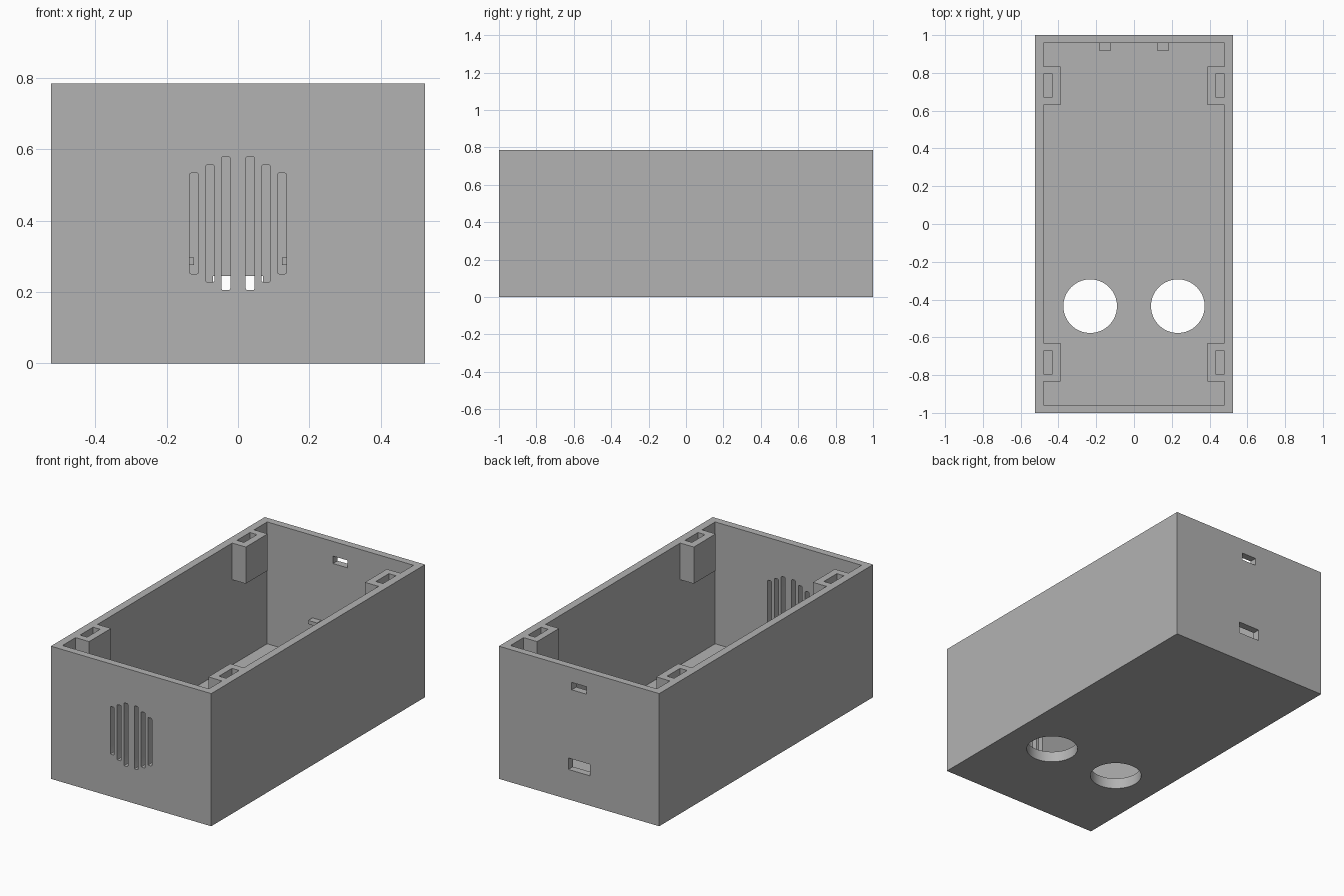
import bpy
import bmesh
from mathutils import Matrix, Vector

default = bpy.data.objects.get("Cube")
if default:
    bpy.data.objects.remove(default, do_unlink=True)

WIDTH, LENGTH, HEIGHT = 1.05, 2.0, 0.785
INNER_X, INNER_Y, FLOOR = 0.479, 0.957, 0.064

grey = bpy.data.materials.new("plain grey")
grey.use_nodes = True
colour = (0.448, 0.448, 0.448, 1)
grey.diffuse_color = colour
grey.node_tree.nodes["Principled BSDF"].inputs["Base Color"].default_value = colour


def finish(name, bm):
    mesh = bpy.data.meshes.new(name)
    bm.to_mesh(mesh)
    bm.free()
    mesh.materials.append(grey)
    obj = bpy.data.objects.new(name, mesh)
    bpy.context.collection.objects.link(obj)
    return obj


def box(name, xs, ys, zs, round_y=0):
    """Box between limits; round_y rounds the edges that run along y."""
    lo, hi = (Vector(c) for c in zip(sorted(xs), sorted(ys), sorted(zs)))
    bm = bmesh.new()
    place = Matrix.Translation((lo + hi) / 2) @ Matrix.Diagonal((*(hi - lo), 1))
    bmesh.ops.create_cube(bm, size=1, matrix=place)
    if round_y:
        along = [e for e in bm.edges
                 if abs(e.verts[0].co.y - e.verts[1].co.y) > 1e-4]
        bmesh.ops.bevel(bm, geom=along, offset=round_y, segments=2,
                        profile=0.5, affect='EDGES')
    return finish(name, bm)


def cylinder(name, x, y, radius, z, depth):
    bm = bmesh.new()
    bmesh.ops.create_cone(bm, cap_ends=True, segments=64, radius1=radius,
                          radius2=radius, depth=depth,
                          matrix=Matrix.Translation((x, y, z)))
    return finish(name, bm)


def combine(target, tool, operation):
    """Apply a boolean and remove the tool."""
    tool.hide_render = True
    mod = target.modifiers.new(tool.name, 'BOOLEAN')
    mod.operation, mod.solver, mod.object = operation, 'EXACT', tool
    bpy.context.view_layer.objects.active = target
    bpy.ops.object.modifier_apply(modifier=mod.name)
    bpy.data.objects.remove(tool, do_unlink=True)


# Open-topped shell
case = box("open_case", (-WIDTH / 2, WIDTH / 2), (-LENGTH / 2, LENGTH / 2), (0, HEIGHT))
combine(case, box("cavity", (-INNER_X, INNER_X), (-INNER_Y, INNER_Y),
                  (FLOOR, HEIGHT + 0.2)), 'DIFFERENCE')

for sx in (-1, 1):
    # Corner posts with slotted pockets
    for sy in (-1, 1):
        combine(case, box("post", (sx * 0.39, sx * 0.5), (sy * 0.63, sy * 0.835),
                          (0.568, HEIGHT)), 'UNION')
        combine(case, box("pocket", (sx * 0.432, sx * 0.478), (sy * 0.673, sy * 0.794),
                          (0.61, HEIGHT + 0.1)), 'DIFFERENCE')

    # Small retaining pegs inside the back wall
    combine(case, box("peg", (sx * 0.124, sx * 0.183), (0.917, 0.98),
                      (0.275, 0.297)), 'UNION')

    # Round floor openings
    combine(case, cylinder("floor_hole", sx * 0.232, -0.435, 0.142, 0, 0.3),
            'DIFFERENCE')

    # Front grille slots, shorter towards the sides
    for i in range(3):
        x = sx * (0.034 + 0.0445 * i)
        half = 0.187 - 0.0228 * i
        combine(case, box("grille_slot", (x - 0.0125, x + 0.0125), (-1.1, -0.9),
                          (0.392 - half, 0.392 + half), 0.005), 'DIFFERENCE')

# Two ports through the back wall
combine(case, box("lower_port", (-0.07, 0.07), (0.9, 1.1), (0.177, 0.245)), 'DIFFERENCE')
combine(case, box("upper_port", (-0.048, 0.048), (0.9, 1.1), (0.654, 0.698)), 'DIFFERENCE')

# Smooth round holes, crisp edges elsewhere
bpy.ops.object.select_all(action='DESELECT')
case.select_set(True)
bpy.context.view_layer.objects.active = case
bpy.ops.object.shade_smooth_by_angle(angle=0.5)
